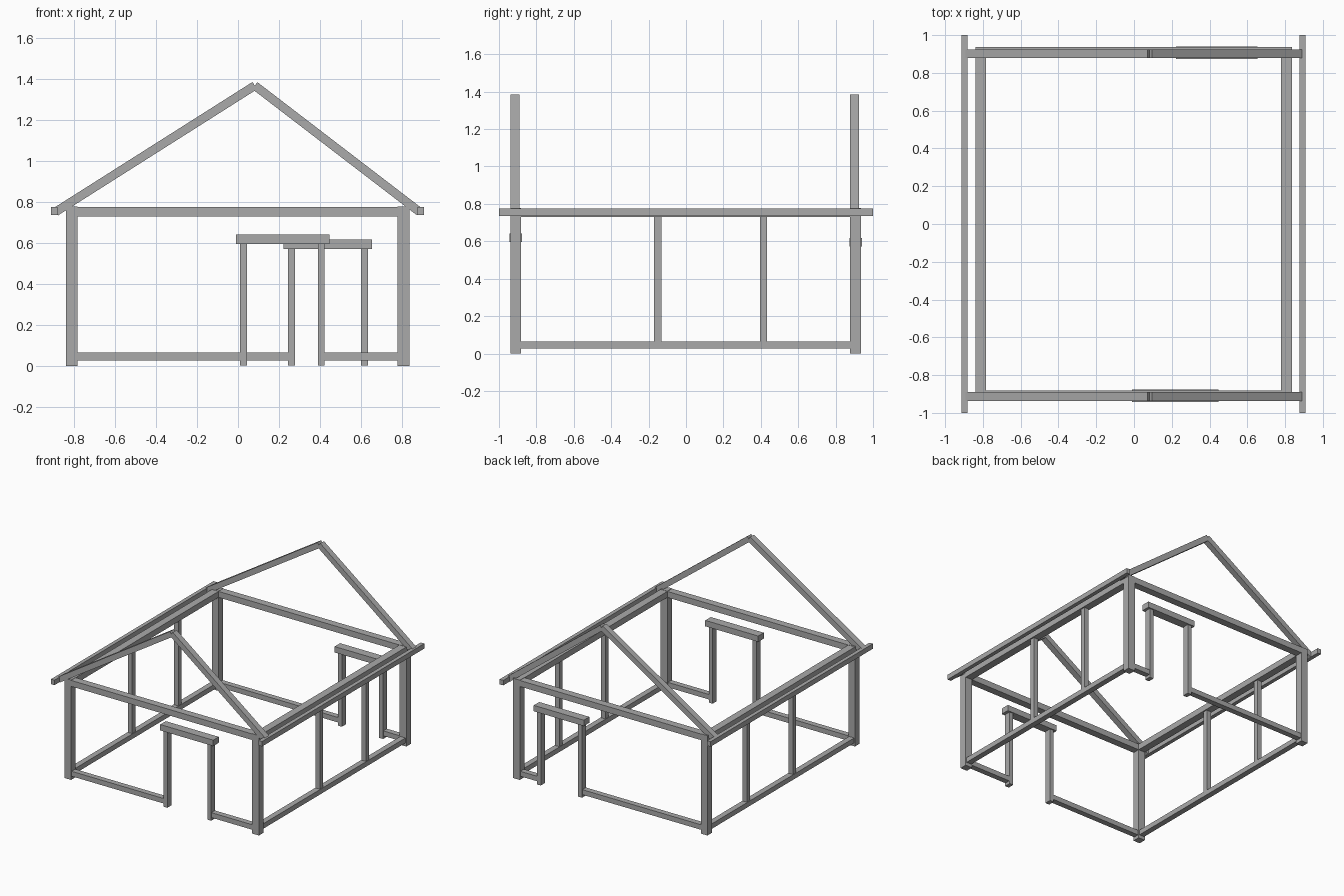
import bpy
import math

if "Cube" in bpy.data.objects:
    bpy.data.objects.remove(bpy.data.objects["Cube"])

grey = bpy.data.materials.new("timber grey")
grey.diffuse_color = (0.4, 0.4, 0.4, 1)
grey.use_nodes = True
grey.node_tree.nodes["Principled BSDF"].inputs["Base Color"].default_value = grey.diffuse_color


def beam(name, x, y, z, tilt=0.0):
    """Box spanning the (min, max) ranges, optionally tilted about y."""
    bpy.ops.mesh.primitive_cube_add(
        size=1, location=[(a + b) / 2 for a, b in (x, y, z)])
    ob = bpy.context.object
    ob.name = name
    ob.scale = [b - a for a, b in (x, y, z)]
    bpy.ops.object.transform_apply(location=False, rotation=False, scale=True)
    ob.rotation_euler.y = tilt
    ob.data.materials.append(grey)
    return ob


def rafter(name, foot, ridge, y, thick=0.042):
    """Sloping beam between two (x, z) points."""
    dx, dz = ridge[0] - foot[0], ridge[1] - foot[1]
    half = math.hypot(dx, dz) / 2
    cx, cz = (foot[0] + ridge[0]) / 2, (foot[1] + ridge[1]) / 2
    beam(name, (cx - half, cx + half), y,
         (cz - thick / 2, cz + thick / 2), -math.atan2(dz, dx))


POSTS_X = {"left": (-0.84, -0.783), "right": (0.778, 0.837)}
POSTS_Y = {"front": (-0.938, -0.881), "back": (0.878, 0.936)}
SILL_Z = (0.026, 0.065)
PLATE_Z = (0.729, 0.776)

# Corner posts
for sx, px in POSTS_X.items():
    for sy, py in POSTS_Y.items():
        beam(f"{sy}_{sx}_corner_post", px, py, (0, 0.778))

# Side walls: sill, top plate, studs and overhanging eave beam
for side, px in POSTS_X.items():
    cx = sum(px) / 2
    beam(f"{side}_sill", (cx - 0.022, cx + 0.022), (-0.881, 0.878), SILL_Z)
    beam(f"{side}_top_plate", px, (-0.881, 0.878), PLATE_Z)
    for i, sy in enumerate(((-0.171, -0.132), (0.396, 0.434))):
        beam(f"{side}_stud_{i + 1}", (cx - 0.019, cx + 0.019), sy,
             (SILL_Z[1], PLATE_Z[0]))
for side, ex in (("left", (-0.912, -0.882)), ("right", (0.876, 0.907))):
    beam(f"{side}_eave_beam", ex, (-1, 1), (0.736, 0.775))

# Gable walls: top plate, split sill, door frame and rafters
doors = {
    "front": ((0.01, 0.045), (0.39, 0.423), (-0.01, 0.447), (0.595, 0.641)),
    "back": ((0.244, 0.278), (0.6, 0.634), (0.222, 0.655), (0.571, 0.617)),
}
rafter_y = {"front": (-0.938, -0.89), "back": (0.878, 0.924)}
for end, (jamb_a, jamb_b, lintel, lintel_z) in doors.items():
    py = POSTS_Y[end]
    cy = sum(py) / 2
    sill_y = (cy - 0.022, cy + 0.022)
    beam(f"{end}_top_plate", (-0.783, 0.778), py, PLATE_Z)
    beam(f"{end}_sill_left", (-0.783, jamb_a[0]), sill_y, SILL_Z)
    beam(f"{end}_sill_right", (jamb_b[1], 0.778), sill_y, SILL_Z)
    for side, jamb in (("left", jamb_a), ("right", jamb_b)):
        beam(f"{end}_door_jamb_{side}", jamb, (cy - 0.025, cy + 0.025),
             (0.003, lintel_z[0]))
    beam(f"{end}_door_lintel", lintel, (cy - 0.034, cy + 0.034), lintel_z)
    rafter(f"{end}_left_rafter", (-0.89, 0.752), (0.082, 1.368), rafter_y[end])
    rafter(f"{end}_right_rafter", (0.886, 0.752), (0.082, 1.368), rafter_y[end])
